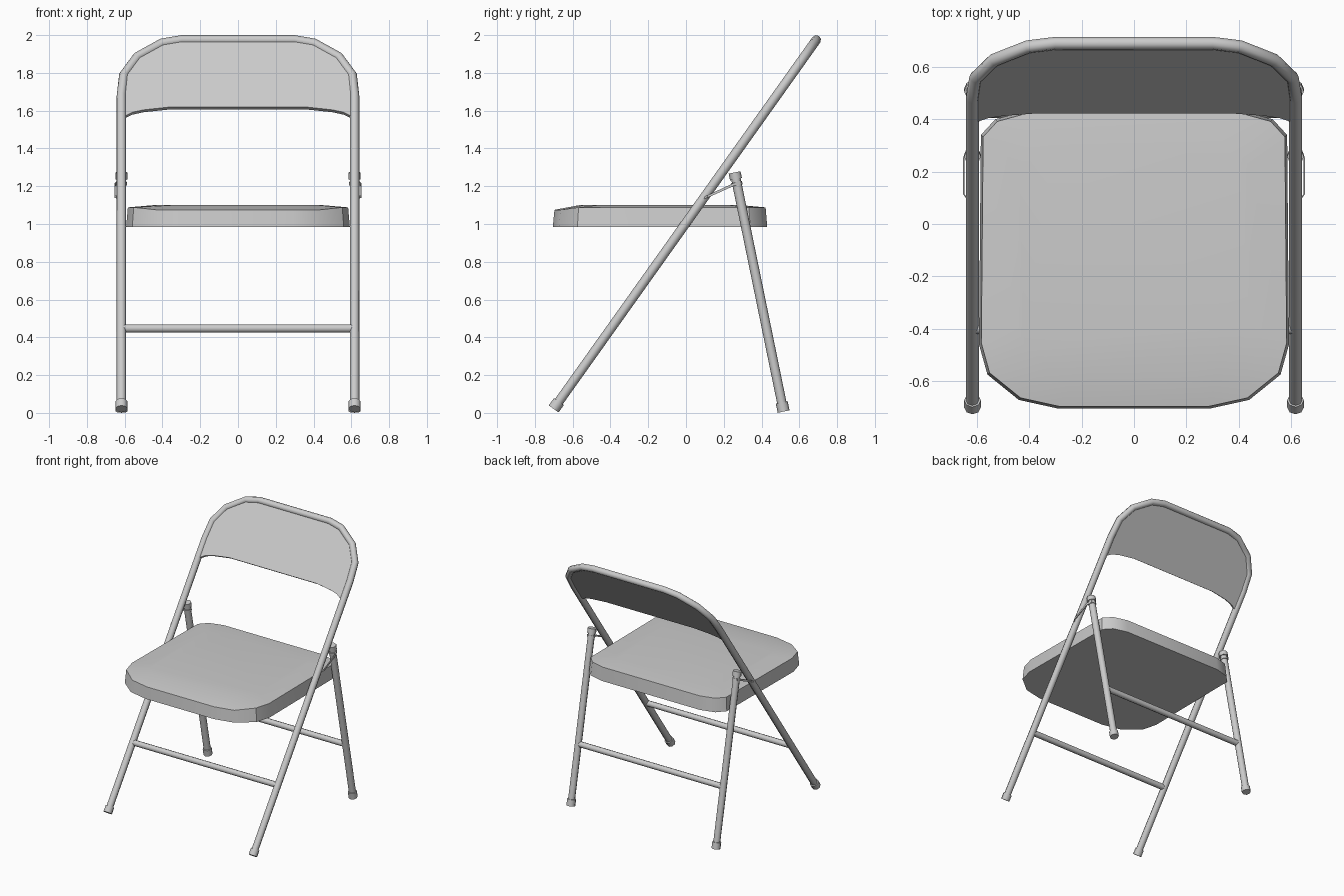
import bpy, bmesh, math
from mathutils import Vector

if "Cube" in bpy.data.objects:
    bpy.data.objects.remove(bpy.data.objects["Cube"])

SLOPE = 1.39 / 1.953            # backward lean of the front frame
LEG_X = 0.617


def lean(x, z):
    """Point on the tilted plane of the front frame."""
    return Vector((x, -0.70 + (z - 0.022) * SLOPE, z))


def finish(obj, angle=40):
    bpy.ops.object.select_all(action='DESELECT')
    obj.select_set(True)
    bpy.context.view_layer.objects.active = obj
    bpy.ops.object.shade_smooth_by_angle(angle=math.radians(angle))


def mesh_object(name, bm, angle=40):
    bmesh.ops.recalc_face_normals(bm, faces=bm.faces)
    me = bpy.data.meshes.new(name)
    bm.to_mesh(me)
    bm.free()
    obj = bpy.data.objects.new(name, me)
    bpy.context.collection.objects.link(obj)
    finish(obj, angle)
    return obj


def tube(name, points, radius):
    """Eight-sided tube along a path, with closed ends."""
    cu = bpy.data.curves.new(name, 'CURVE')
    cu.dimensions = '3D'
    cu.bevel_depth = radius
    cu.bevel_resolution = 2
    cu.use_fill_caps = True
    sp = cu.splines.new('POLY')
    sp.points.add(len(points) - 1)
    for p, co in zip(sp.points, points):
        p.co = (*co, 1)
    obj = bpy.data.objects.new(name, cu)
    bpy.context.collection.objects.link(obj)
    bpy.ops.object.select_all(action='DESELECT')
    obj.select_set(True)
    bpy.context.view_layer.objects.active = obj
    bpy.ops.object.convert(target='MESH')
    finish(bpy.context.view_layer.objects.active, 50)


def mirrored(half):
    """Right half of an outline, continued on the left in reverse."""
    return half + [(-x, y) for x, y in reversed(half)]


# front frame: one bent tube forming both front legs and the back hoop
hoop = [(LEG_X, 1.68), (0.605, 1.79), (0.535, 1.885), (0.405, 1.957), (0.30, 1.975)]
frame = mirrored([(LEG_X, 0.03)] + hoop)
tube("front_frame", [lean(x, z) for x, z in frame], 0.025)

# backrest panel filling the hoop, with an arched lower edge
panel = mirrored([(0.37, 1.612), (0.50, 1.598), (0.56, 1.585), (0.60, 1.565)] + hoop)
# order: lower right edge, hoop, then the mirrored side
normal = Vector((0, -1, SLOPE)).normalized() * 0.011
bm = bmesh.new()
front = [bm.verts.new(lean(x, z) + normal) for x, z in panel]
back = [bm.verts.new(lean(x, z) - normal) for x, z in panel]
bm.faces.new(front)
bm.faces.new(back[::-1])
for i in range(len(panel)):
    j = (i + 1) % len(panel)
    bm.faces.new((front[i], back[i], back[j], front[j]))
mesh_object("backrest", bm, 30)

# seat: rounded outline, vertical skirt and a slightly crowned top
seat = mirrored([(0.29, -0.705), (0.44, -0.672), (0.56, -0.575), (0.592, -0.46),
                 (0.585, 0.34), (0.53, 0.40), (0.42, 0.43)])
bm = bmesh.new()


def ring(scale, height):
    return [bm.verts.new((x * scale, (y + 0.14) * scale - 0.14, height(y)))
            for x, y in seat]


rings = [ring(1.0, lambda y: 0.985),
         ring(0.985, lambda y: 1.075 if y < -0.6 else 1.088),
         ring(0.75, lambda y: 1.10)]
for low, high in zip(rings, rings[1:]):
    for i in range(len(seat)):
        j = (i + 1) % len(seat)
        bm.faces.new((low[i], low[j], high[j], high[i]))
bm.faces.new(rings[0][::-1])
bm.faces.new(rings[-1])
mesh_object("seat", bm, 35)


def rear(x, z):
    """Point on the plane of the rear legs."""
    return Vector((x, 0.26 + (1.26 - z) * 0.25 / 1.22, z))


for side, s in (("right", 1), ("left", -1)):
    x = s * LEG_X
    # rear leg with its top cap, collar and foot
    tube(f"rear_leg_{side}", [rear(x, 0.03), rear(x, 1.25)], 0.025)
    tube(f"rear_leg_cap_{side}", [rear(x, 1.237), rear(x, 1.273)], 0.032)
    tube(f"rear_leg_collar_{side}", [rear(x, 1.205), rear(x, 1.223)], 0.029)
    tube(f"rear_foot_{side}", [rear(x, 0.007), rear(x, 0.055)], 0.032)
    # front foot
    tube(f"front_foot_{side}", [lean(x, 0.021), lean(x, 0.06)], 0.032)
    # hinge strap bowing outward between the front frame and rear leg
    path = [(0.636, 0.095, 1.138), (0.651, 0.115, 1.146),
            (0.651, 0.25, 1.208), (0.636, 0.29, 1.222)]
    bm = bmesh.new()
    rows = []
    for k, (px, py, pz) in enumerate(path):
        h = 0.005 + 0.0015 * k
        rows.append([bm.verts.new((s * (px + dx), py, pz + dz))
                     for dx, dz in ((-.003, -h), (.003, -h), (.003, h), (-.003, h))])
    for a, b in zip(rows, rows[1:]):
        for i in range(4):
            j = (i + 1) % 4
            bm.faces.new((a[i], a[j], b[j], b[i]))
    bm.faces.new(rows[0])
    bm.faces.new(rows[-1])
    mesh_object(f"hinge_strap_{side}", bm, 30)

# cross bars between the legs
for name, at in (("front_crossbar", lean), ("rear_crossbar", rear)):
    tube(name, [at(-LEG_X, 0.447), at(LEG_X, 0.447)], 0.022)
